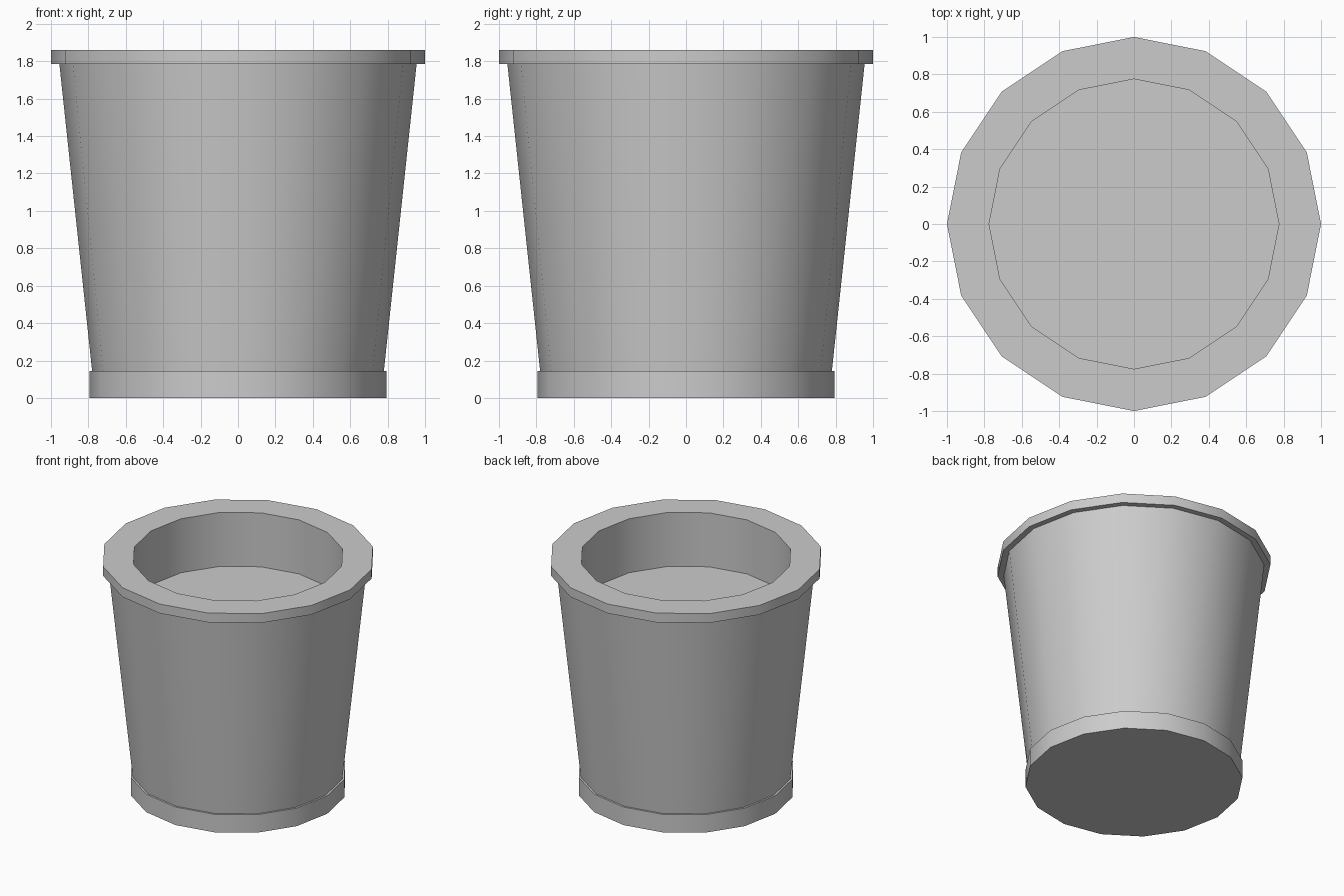
import bpy, bmesh
from math import cos, sin, tau, radians

if "Cube" in bpy.data.objects:
    bpy.data.objects.remove(bpy.data.objects["Cube"])

SIDES = 16


def lathe(name, profile):
    """Revolve (radius, z) points around z and cap both ends."""
    bm = bmesh.new()
    rings = [[bm.verts.new((r * cos(tau * i / SIDES), r * sin(tau * i / SIDES), z))
              for i in range(SIDES)] for r, z in profile]
    for low, high in zip(rings, rings[1:]):
        for i in range(SIDES):
            j = (i + 1) % SIDES
            bm.faces.new((low[i], low[j], high[j], high[i]))
    bm.faces.new(rings[0][::-1])
    bm.faces.new(rings[-1])
    bmesh.ops.recalc_face_normals(bm, faces=bm.faces)
    mesh = bpy.data.meshes.new(name)
    bm.to_mesh(mesh)
    bm.free()
    obj = bpy.data.objects.new(name, mesh)
    bpy.context.collection.objects.link(obj)
    bpy.context.view_layer.objects.active = obj
    obj.select_set(True)
    bpy.ops.object.shade_smooth_by_angle(angle=radians(30))
    return obj


# Pot: base band, flared wall, overhanging rim, straight inner wall and floor
lathe("pot", [
    (0.795, 0.0), (0.795, 0.145),
    (0.78, 0.145), (0.955, 1.785),
    (1.0, 1.785), (1.0, 1.86),
    (0.775, 1.86), (0.775, 1.425),
])
